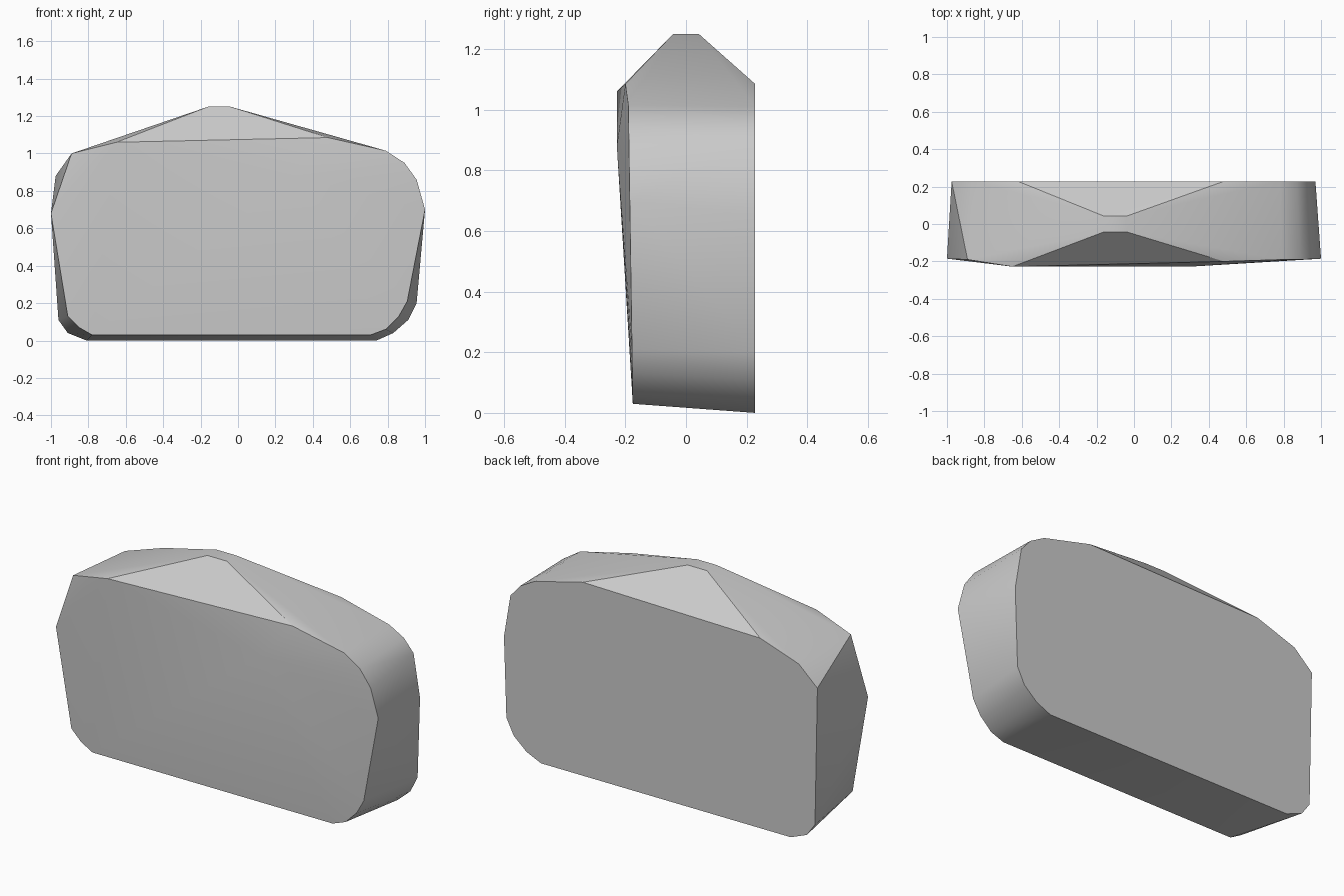
import bpy
import bmesh
import math

cube = bpy.data.objects.get("Cube")
if cube:
    bpy.data.objects.remove(cube, do_unlink=True)

BACK_Y = 0.228

# Outline of the front face as (x, z); it leans slightly forward with height
front_outline = [
    (-0.78, 0.03), (-0.85, 0.07), (-0.91, 0.13), (-1.0, 0.68), (-0.89, 1.0),
    (0.79, 1.015), (0.89, 0.95), (0.955, 0.86), (1.0, 0.7),
    (0.905, 0.21), (0.86, 0.13), (0.79, 0.06), (0.71, 0.03),
]

# Outline of the flat back face as (x, z)
back_outline = [
    (-0.81, 0.0), (-0.91, 0.04), (-0.96, 0.11), (-0.975, 0.88), (-0.86, 0.985),
    (-0.62, 1.066), (0.48, 1.085), (0.78, 1.01), (0.87, 0.96), (0.93, 0.89),
    (0.97, 0.65), (0.955, 0.2), (0.91, 0.11), (0.83, 0.04), (0.74, 0.0),
]

# Bulging upper part of the front face
front_bulge = [(-0.65, -0.228, 1.06), (0.48, -0.2, 1.085), (0.3, -0.228, 0.88)]

# Small flat cap at the peak
peak = [(x, y, 1.25) for x in (-0.16, -0.04) for y in (-0.042, 0.042)]


def front_y(z):
    return -0.175 - 0.015 * z


points = [(x, front_y(z), z) for x, z in front_outline]
points += [(x, BACK_Y, z) for x, z in back_outline]
points += front_bulge + peak

# Wrap all outlines in one faceted stone-like body
bm = bmesh.new()
for p in points:
    bm.verts.new(p)
hull = bmesh.ops.convex_hull(bm, input=bm.verts[:])
unused = {g for g in hull["geom_interior"] + hull["geom_unused"]
          if isinstance(g, bmesh.types.BMVert)}
bmesh.ops.delete(bm, geom=list(unused), context="VERTS")
bmesh.ops.dissolve_limit(bm, angle_limit=math.radians(0.5),
                         verts=bm.verts[:], edges=bm.edges[:])
bmesh.ops.recalc_face_normals(bm, faces=bm.faces[:])
mesh = bpy.data.meshes.new("faceted_block")
bm.to_mesh(mesh)
bm.free()
block = bpy.data.objects.new("faceted_block", mesh)
bpy.context.collection.objects.link(block)

# Plain grey material
grey = bpy.data.materials.new("plain_grey")
grey.use_nodes = True
colour = (0.6, 0.6, 0.6, 1.0)
grey.diffuse_color = colour
grey.node_tree.nodes["Principled BSDF"].inputs["Base Color"].default_value = colour
mesh.materials.append(grey)

# Soft shading on the rounded rim, crisp on the hard edges
bpy.ops.object.select_all(action="DESELECT")
block.select_set(True)
bpy.context.view_layer.objects.active = block
bpy.ops.object.shade_smooth_by_angle(angle=math.radians(30))
